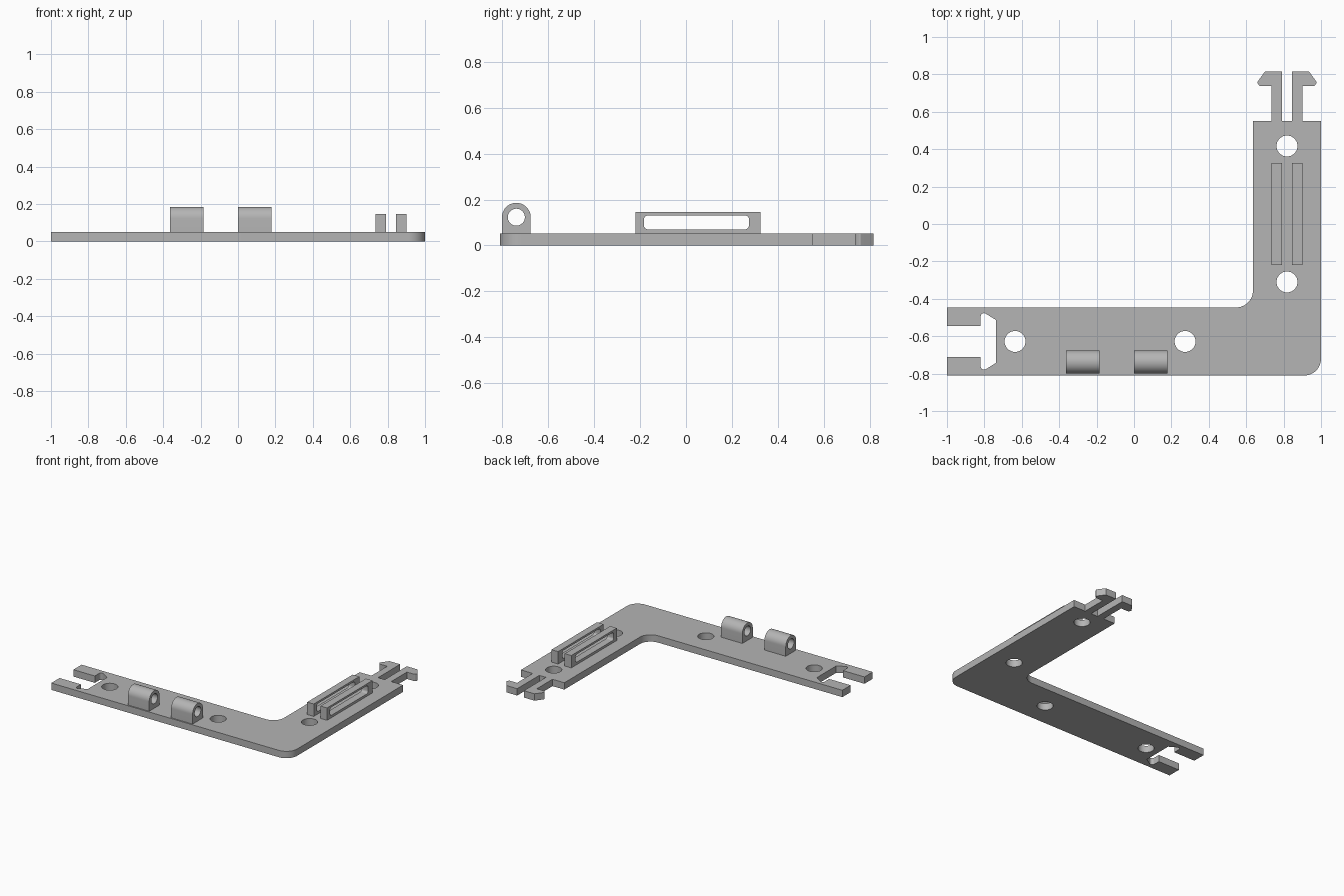
import bpy
import bmesh
from math import pi, cos, sin, tan
from mathutils import Vector

if "Cube" in bpy.data.objects:
    bpy.data.objects.remove(bpy.data.objects["Cube"], do_unlink=True)

grey = bpy.data.materials.new("plain_grey")
grey.use_nodes = True
COLOUR = (0.46, 0.46, 0.46, 1)
grey.diffuse_color = COLOUR
grey.node_tree.nodes["Principled BSDF"].inputs["Base Color"].default_value = COLOUR


def circle(cx, cy, r, n=48):
    return [(cx + r * cos(2 * pi * i / n), cy + r * sin(2 * pi * i / n)) for i in range(n)]


def rounded(corners, steps=12):
    """Outline from (x, y, radius) corners, with each radius filleted."""
    out = []
    for i, (x, y, r) in enumerate(corners):
        p = Vector((x, y))
        if r == 0:
            out.append((x, y))
            continue
        a = (Vector(corners[i - 1][:2]) - p).normalized()
        b = (Vector(corners[(i + 1) % len(corners)][:2]) - p).normalized()
        half = a.angle(b) / 2
        centre = p + (a + b).normalized() * (r / sin(half))
        start = p + a * (r / tan(half)) - centre
        end = p + b * (r / tan(half)) - centre
        for k in range(steps + 1):
            t = k / steps
            sweep = pi - 2 * half
            v = (start * sin((1 - t) * sweep) + end * sin(t * sweep)) / sin(sweep)
            out.append(tuple(centre + v))
    return out


def extrude(name, loops, lo, hi, along_x=False):
    """Fill an outline with holes, then extrude it along z or x."""
    def place(u, v, w):
        return Vector((w, u, v)) if along_x else Vector((u, v, w))
    bm = bmesh.new()
    edges = []
    for loop in loops:
        vs = [bm.verts.new(place(u, v, lo)) for u, v in loop]
        edges += [bm.edges.new((vs[i - 1], vs[i])) for i in range(len(vs))]
    bmesh.ops.triangle_fill(bm, use_beauty=True, use_dissolve=False, edges=edges)
    grown = bmesh.ops.extrude_face_region(bm, geom=bm.faces[:], use_keep_orig=True)
    moved = [g for g in grown["geom"] if isinstance(g, bmesh.types.BMVert)]
    bmesh.ops.translate(bm, verts=moved, vec=place(0, 0, hi - lo))
    bmesh.ops.recalc_face_normals(bm, faces=bm.faces[:])
    mesh = bpy.data.meshes.new(name)
    bm.to_mesh(mesh)
    bm.free()
    mesh.materials.append(grey)
    obj = bpy.data.objects.new(name, mesh)
    bpy.context.collection.objects.link(obj)
    bpy.ops.object.select_all(action='DESELECT')
    obj.select_set(True)
    bpy.context.view_layer.objects.active = obj
    bpy.ops.object.shade_smooth_by_angle(angle=pi / 6)
    return obj


THICK = 0.052
ARM_X, ARM_Y = 0.818, -0.628     # centre lines of the two arms
HALF = 0.182                     # half the arm width
TIP_Y = 0.55

# Barbed clip prongs at the end of the upright arm, as offsets from its centre
prong = [(0.083, TIP_Y, 0), (0.083, 0.738, 0), (0.147, 0.738, 0.012),
         (0.160, 0.757, 0.008), (0.118, 0.815, 0), (0.028, 0.815, 0), (0.028, TIP_Y, 0)]
clip = [(ARM_X + u, y, r) for u, y, r in prong]
clip += [(ARM_X - u, y, r) for u, y, r in reversed(prong)]

# Matching socket at the end of the long arm
recess = [(-1, 0.083, 0), (-0.82, 0.083, 0), (-0.82, 0.165, 0.018), (-0.738, 0.115, 0)]
socket = [(x, ARM_Y + v, r) for x, v, r in recess]
socket += [(x, ARM_Y - v, r) for x, v, r in reversed(recess)]

outline = [(-1, ARM_Y - HALF, 0), (1, ARM_Y - HALF, 0.09), (1, TIP_Y, 0)]
outline += clip
outline += [(ARM_X - HALF, TIP_Y, 0), (ARM_X - HALF, ARM_Y + HALF, 0.09),
            (-1, ARM_Y + HALF, 0)]
outline += socket
holes = [circle(x, y, 0.056) for x, y in
         ((-0.636, ARM_Y), (0.273, ARM_Y), (ARM_X, 0.417), (ARM_X, -0.31))]
extrude("corner_plate", [rounded(outline)] + holes, 0, THICK)

# Hinge barrels on the long arm
HY, HZ, HR = -0.738, 0.123, 0.0625
barrel = [(HY - HR, THICK), (HY + HR, THICK)]
barrel += [(HY + HR * cos(pi * i / 24), HZ + HR * sin(pi * i / 24)) for i in range(25)]
for side, x in (("right", -0.364), ("left", 0)):
    extrude(side + "_hinge_barrel", [barrel, circle(HY, HZ, 0.037)], x, x + 0.179, True)


# Slotted strap loops on the upright arm
def box(y0, y1, z0, z1, r):
    return rounded([(y0, z0, r), (y1, z0, r), (y1, z1, r), (y0, z1, r)], 6)


for side, x in (("right", ARM_X - 0.083), ("left", ARM_X + 0.028)):
    extrude(side + "_strap_loop", [box(-0.22, 0.325, THICK, 0.146, 0),
                                   box(-0.183, 0.274, 0.07, 0.131, 0.018)], x, x + 0.055, True)
